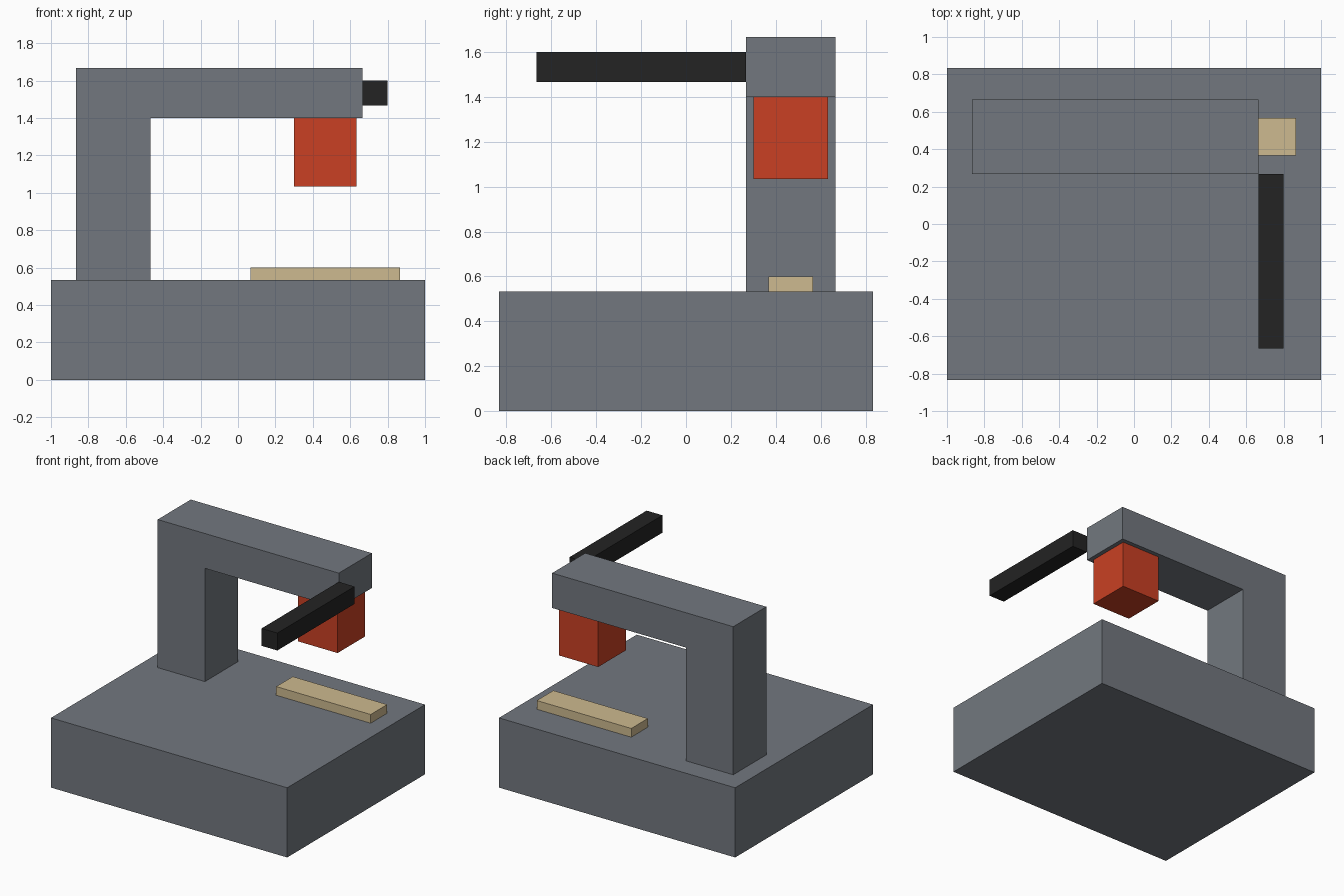
import bpy, bmesh

if "Cube" in bpy.data.objects:
    bpy.data.objects.remove(bpy.data.objects["Cube"])

U = 1 / 15  # design grid step


def paint(name, rgb):
    # display colour (0-255) to linear diffuse colour
    mat = bpy.data.materials.new(name)
    mat.diffuse_color = (*[(c / 255) ** 2.2 for c in rgb], 1)
    mat.use_nodes = True
    mat.node_tree.nodes["Principled BSDF"].inputs["Base Color"].default_value = mat.diffuse_color
    return mat


def prism(name, profile, y0, y1, mat=None):
    """Extrude an x-z outline from y0 to y1 (all in grid steps)."""
    bm = bmesh.new()
    face = bm.faces.new([bm.verts.new((x * U, y0 * U, z * U)) for x, z in profile])
    new = bmesh.ops.extrude_face_region(bm, geom=[face])["geom"]
    verts = [v for v in new if isinstance(v, bmesh.types.BMVert)]
    bmesh.ops.translate(bm, verts=verts, vec=(0, (y1 - y0) * U, 0))
    bmesh.ops.recalc_face_normals(bm, faces=bm.faces)
    mesh = bpy.data.meshes.new(name)
    bm.to_mesh(mesh)
    bm.free()
    obj = bpy.data.objects.new(name, mesh)
    bpy.context.collection.objects.link(obj)
    if mat:
        mesh.materials.append(mat)
    return obj


def box(name, x, y, z, mat=None):
    outline = [(x[0], z[0]), (x[1], z[0]), (x[1], z[1]), (x[0], z[1])]
    return prism(name, outline, *y, mat)


steel = paint("steel", (114, 119, 126))
red = paint("red", (200, 66, 40))
black = paint("black", (40, 40, 40))
wood = paint("wood", (204, 184, 142))

# Heavy base block
box("base", (-15, 15), (-12.5, 12.5), (0, 8), steel)

# Column and overhanging arm in one bent frame
prism("column_and_arm",
      [(-13, 8), (-7, 8), (-7, 21), (10, 21), (10, 25), (-13, 25)], 4, 10, steel)

# Press head under the arm, workpiece below it
box("press_head", (4.5, 9.5), (4.5, 9.5), (15.5, 21), red)
box("workpiece", (1, 13), (5.5, 8.5), (8, 9), wood)

# Lever reaching forward from the arm's end
box("lever", (10, 12), (-10, 4), (22, 24), black)
